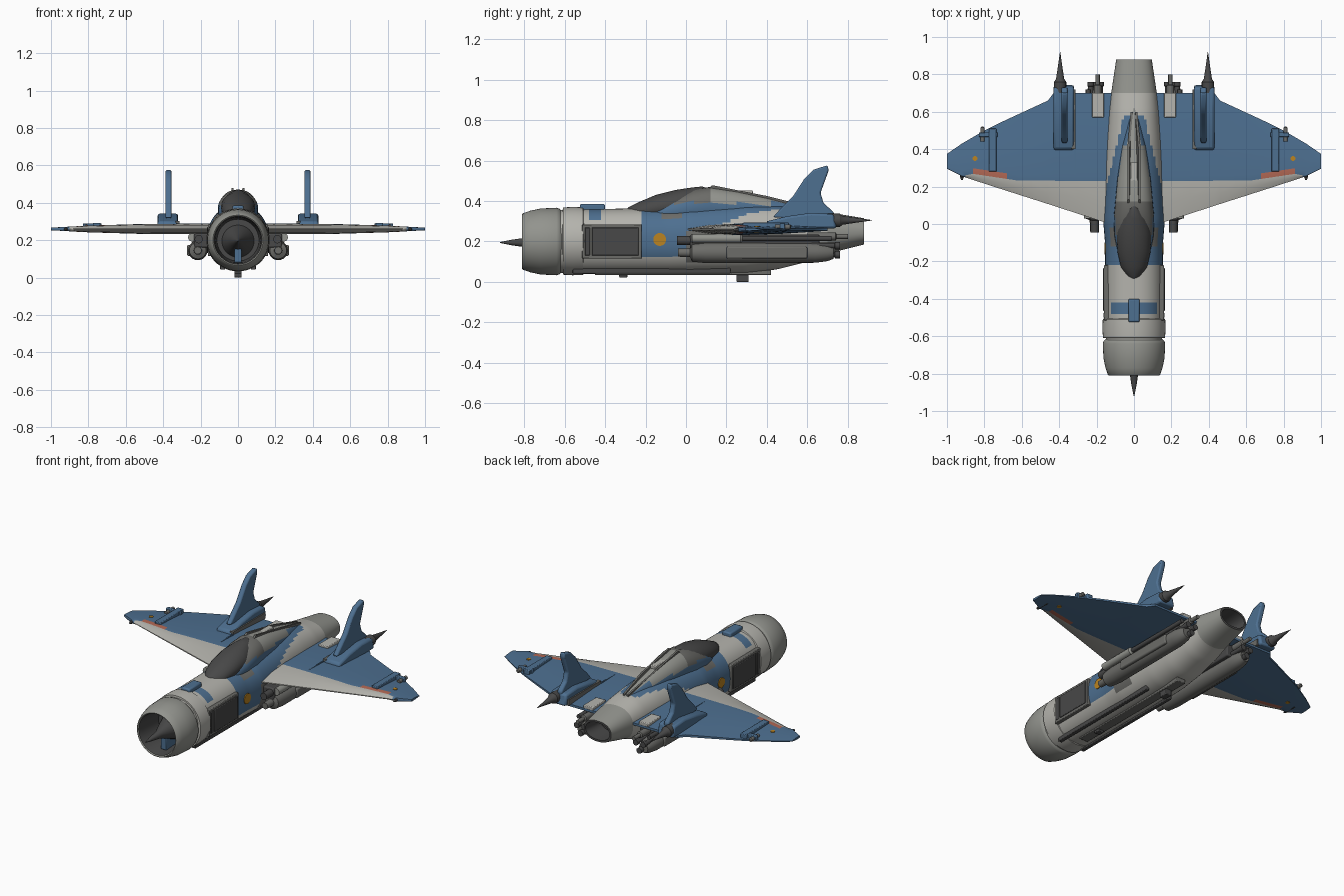
import bpy, bmesh, math
from mathutils import Vector

if "Cube" in bpy.data.objects:
    bpy.data.objects.remove(bpy.data.objects["Cube"])


def material(name, col):
    m = bpy.data.materials.new(name)
    m.diffuse_color = (*col, 1)
    m.use_nodes = True
    m.node_tree.nodes["Principled BSDF"].inputs["Base Color"].default_value = m.diffuse_color
    return m


PALE = material("pale grey", (0.46, 0.455, 0.42))
COWL = material("cowl grey", (0.29, 0.295, 0.27))
MID = material("mid grey", (0.15, 0.15, 0.14))
DARK = material("dark grey", (0.065, 0.065, 0.065))
BLUE = material("blue", (0.075, 0.16, 0.28))
ORANGE = material("orange", (0.50, 0.23, 0.015))
RED = material("faded red", (0.45, 0.14, 0.09))


def finish(name, bm, mats, mirror=False, bevel=0):
    bmesh.ops.recalc_face_normals(bm, faces=bm.faces)
    me = bpy.data.meshes.new(name)
    for f in bm.faces:
        f.smooth = True
    bm.to_mesh(me)
    bm.free()
    me.set_sharp_from_angle(angle=math.radians(32))
    for m in mats:
        me.materials.append(m)
    ob = bpy.data.objects.new(name, me)
    bpy.context.collection.objects.link(ob)
    if bevel:
        mod = ob.modifiers.new("bevel", "BEVEL")
        mod.width, mod.segments = bevel, 2
    if mirror:
        mod = ob.modifiers.new("mirror", "MIRROR")
        mod.use_mirror_merge = False
    return ob


def lerp(table, t):
    """Interpolate rows of (key, values...) at t."""
    for a, b in zip(table, table[1:]):
        if t <= b[0]:
            k = max(0, (t - a[0]) / (b[0] - a[0]))
            return [p + (q - p) * k for p, q in zip(a[1:], b[1:])]
    return list(table[-1][1:])


def ring(y, w, zb, zt, e=2, n=40, x0=0):
    pts = []
    for i in range(n):
        a = 2 * math.pi * i / n
        c, s = math.cos(a), math.sin(a)
        x = math.copysign(abs(c) ** (2 / e), c) * w
        z = math.copysign(abs(s) ** (2 / e), s) * (zt - zb) / 2
        pts.append((x0 + x, y, (zt + zb) / 2 + z))
    return pts


def loft(name, rings, mats, rule=None, mirror=False):
    bm = bmesh.new()
    vs = [[bm.verts.new(p) for p in r] for r in rings]
    n = len(rings[0])
    for i in range(len(vs) - 1):
        for j in range(n):
            k = (j + 1) % n
            f = bm.faces.new((vs[i][j], vs[i][k], vs[i + 1][k], vs[i + 1][j]))
            if rule:
                f.material_index = rule(f.calc_center_median(), i, j)
    for r, i in ((vs[0], 0), (vs[-1], len(vs) - 2)):
        f = bm.faces.new(r)
        if rule:
            f.material_index = rule(f.calc_center_median(), i, 0)
    return finish(name, bm, mats, mirror)


def tube(name, prof, x, z, mats, rule=None, mirror=False, n=16):
    return loft(name, [ring(y, r, z - r, z + r, 2, n, x) for y, r in prof], mats, rule, mirror)


def prism(name, pts, vec, mat, mirror=False, bevel=0):
    bm = bmesh.new()
    a = [bm.verts.new(p) for p in pts]
    b = [bm.verts.new(Vector(p) + Vector(vec)) for p in pts]
    bm.faces.new(a)
    bm.faces.new(b)
    for i in range(len(a)):
        k = (i + 1) % len(a)
        bm.faces.new((a[i], a[k], b[k], b[i]))
    return finish(name, bm, [mat], mirror, bevel)


def box(name, x, y, z, mat, mirror=False, bevel=0.004):
    pts = [(x[0], y[0], z[0]), (x[1], y[0], z[0]), (x[1], y[1], z[0]), (x[0], y[1], z[0])]
    return prism(name, pts, (0, 0, z[1] - z[0]), mat, mirror, bevel)


# Fuselage with painted camouflage and hollow exhaust
BODY = [(-0.62, .15, .045, .355), (-0.5, .153, .04, .36), (-0.1, .155, .04, .365), (0.02, .165, .04, .375),
        (0.3, .158, .045, .385), (0.45, .148, .062, .38), (0.6, .135, .10, .365), (0.7, .122, .14, .345),
        (0.88, .095, .185, .315)]


def body_paint(c, i, j):
    x, y, z = abs(c.x), c.y, c.z
    if i >= 75:
        return 3
    if y > 0.7:
        return 1
    if -0.49 < y < -0.42 and z > 0.31:
        return 4
    if -0.12 < y < -0.02 and 0.31 < z < 0.345:
        return 2
    if -0.21 < y < 0 and z > 0.13:
        return 4
    if 0 <= y < 0.57 and z > 0.25 and x < 0.17 - 0.24 * max(0, y - 0.1):
        return 4
    if 0 <= y < 0.14 and 0.1 < z < 0.25:
        return 2
    return 0


rings = [ring(y, *lerp(BODY, y), e=2.3, n=56) for y in [-0.62 + 0.02 * i for i in range(76)]]
rings += [ring(0.88, .083, .197, .303, 2.2, 56), ring(0.74, .075, .195, .29, 2.2, 56)]
loft("fuselage", rings, [PALE, COWL, MID, DARK, BLUE], body_paint)

# Nose intake, collar and shock cone
tube("intake_cowl", [(-.61, .145), (-.625, .162), (-.64, .167), (-.72, .163), (-.77, .152), (-.805, .14),
                     (-.81, .134), (-.805, .128), (-.77, .122), (-.63, .112)], 0, .2, [COWL, DARK],
     lambda c, i, j: int(i > 6), n=48)
tube("intake_collar", [(-.61, .15), (-.608, .166), (-.56, .169), (-.51, .167), (-.498, .15)], 0, .202, [PALE], n=48)
tube("intake_cone", [(-.62, .09), (-.7, .06), (-.79, .024), (-.86, .014), (-.92, .002)], 0, .195, [DARK], n=24)
box("intake_strut", (-.02, .02), (-.74, -.63), (.08, .16), BLUE)
box("nose_hump", (-.03, .03), (-.525, -.40), (.32, .385), BLUE, bevel=.008)

# Canopy and dorsal spine
CANOPY = [(-.3, .012, .355), (-.28, .04, .372), (-.23, .07, .396), (-.15, .088, .43), (-.05, .092, .455),
          (.03, .078, .467), (.08, .05, .472), (.1, .02, .465)]
loft("canopy", [ring(y, w, .30, t, 2, 32) for y, w, t in CANOPY], [DARK])
SPINE = [(-.14, .09, .385), (-.06, .105, .425), (.04, .108, .458), (.12, .1, .47), (.25, .088, .45),
         (.42, .065, .415), (.56, .035, .38), (.64, .012, .355)]
loft("dorsal_spine", [ring(y, w, .27, t, 2.2, 32) for y, w, t in SPINE], [MID, COWL, BLUE],
     lambda c, i, j: 2 if c.z < .385 and c.y < .5 else (1 if c.y > .12 else 0))
for s in (-1, 1):
    prism("spine_rail", [(s * .03 - .006, .1, .455), (s * .03 - .006, .13, .478), (s * .03 - .006, .4, .425),
                         (s * .012 - .006, .6, .375), (s * .012 - .006, .6, .35)], (.012, 0, 0), MID)
box("spine_vent", (-.018, .018), (.2, .33), (.43, .452), PALE)

# Wings, painted by chord row
EDGES = [(.1, -.01, .7), (.16, .01, .7), (.43, .097, .7), (.46, .107, .66), (.72, .19, .54), (.8, .216, .5),
         (.92, .255, .43), (1.0, .295, .375)]
BOUND = [(.1, .23), (.62, .232), (.86, .268), (.92, .257), (1.0, .297)]
THICK = [(.1, .029), (.5, .027), (.8, .018), (1.0, .007)]
SPANS = [.1, .16, .3, .43, .46, .55, .62, .68, .74, .8, .86, .9, .92, .96, 1.0]


def wing_ring(x):
    le, te = lerp(EDGES, x)
    b, t = lerp(BOUND, x)[0], lerp(THICK, x)[0]
    q = b + min(.03, (te - b) / 4)
    rows = [(le, .12), (le + (b - le) * .5, .75), (b, .95), (q, 1), (q + (te - q) * .5, .75), (te, .25)]
    return [(x, y, .26 + t * k) for y, k in rows] + [(x, y, .26 - t * k) for y, k in reversed(rows)]


def wing_paint(c, i, j):
    x = c.x
    if .68 < x < .86 and j in (2, 8):
        return 2
    if x > .89:
        return 1
    return 0 if j in (0, 1, 9, 10, 11) else 1


loft("wing", [wing_ring(x) for x in SPANS], [PALE, BLUE, RED], wing_paint, True)


# Round markings on wings and fuselage sides
def circle(r, place, n=20):
    return [place(r * math.cos(2 * math.pi * i / n), r * math.sin(2 * math.pi * i / n)) for i in range(n)]


prism("wing_marking", circle(.013, lambda a, b: (.85 + a, .35 + b, .2445)), (0, 0, .032), ORANGE, True)
prism("side_marking", circle(.032, lambda a, b: (.15, -.13 + a, .21 + b)), (.0085, 0, 0), ORANGE, True)

# Wing fittings: root plates, ridges and outboard guns
box("root_plate", (.16, .225), (.57, .70), (.265, .287), PALE, True)
box("root_seam", (.31, .318), (.26, .40), (.27, .289), BLUE, True, 0)
box("outer_ridge", (.735, .775), (.28, .51), (.262, .293), BLUE, True)
box("outer_crossbar", (.73, .83), (.465, .49), (.255, .29), BLUE, True)
tube("outer_gun", [(.44, .012), (.515, .012), (.52, .006)], .81, .272, [MID], mirror=True)
tube("tip_probe", [(.235, .004), (.25, .01), (.33, .01)], .92, .258, [DARK], mirror=True, n=10)

# Tail fins with base pods and spikes
prism("fin", [(.355, y, z) for y, z in [(.43, .32), (.47, .365), (.53, .425), (.585, .51), (.63, .555), (.70, .577),
                                        (.705, .55), (.665, .44), (.68, .39), (.73, .345), (.73, .3)]],
      (.033, 0, 0), BLUE, True, .008)
prism("fin_pod", [(.32, y, z) for y, z in [(.39, .265), (.40, .30), (.5, .325), (.62, .342), (.73, .335), (.745, .265)]],
      (.11, 0, 0), BLUE, True, .012)
prism("fin_pod_rail", [(.312, .40, .265), (.335, .40, .265), (.335, .72, .265), (.312, .72, .265)],
      (0, 0, .037), MID, True)
tube("fin_spike", [(.70, .033), (.76, .033), (.775, .022), (.84, .012), (.92, .001)], .395, .305, [DARK], mirror=True)

# Gun pods under the wing roots
tube("gun_pod", [(-.04, .02), (.02, .022), (.03, .045), (.1, .052), (.64, .05), (.7, .042), (.73, .03)],
     .215, .145, [MID], mirror=True, n=24)
box("pod_mount", (.14, .235), (.02, .66), (.16, .235), DARK, True, .008)
box("pod_side_cover", (.245, .272), (.2, .6), (.115, .175), MID, True, .008)
tube("pod_nose", [(-.045, .022), (.05, .022)], .21, .205, [DARK], mirror=True)
tube("pod_upper_barrel", [(.03, .022), (.27, .022), (.28, .013), (.72, .013)], .245, .215, [COWL, DARK],
     lambda c, i, j: int(i > 1), True)
for k in range(3):
    a = 2 * math.pi * k / 3 + .5
    tube("rear_barrel", [(.62, .014), (.735, .014), (.737, .018), (.76, .018)],
         .205 + .03 * math.cos(a), .165 + .03 * math.sin(a), [DARK], mirror=True, n=12)
tube("rear_main_barrel", [(.6, .02), (.74, .02), (.745, .012), (.80, .012)], .195, .225, [MID], mirror=True)

# Side intake panels
box("side_panel_frame", (.12, .16), (-.515, -.22), (.115, .285), MID, True)
box("side_panel_front", (.13, .164), (-.5, -.475), (.13, .27), DARK, True)
box("side_panel", (.13, .165), (-.465, -.235), (.13, .27), DARK, True)

# Belly rails, keel and feet
box("belly_rail", (.07, .095), (-.56, .22), (.042, .075), DARK, True)
box("belly_keel", (-.03, .03), (-.45, .42), (.034, .06), MID)
box("belly_rear_foot", (-.02, .02), (.25, .31), (0, .05), DARK)
box("belly_front_foot", (-.02, .02), (-.33, -.29), (.022, .05), DARK)
